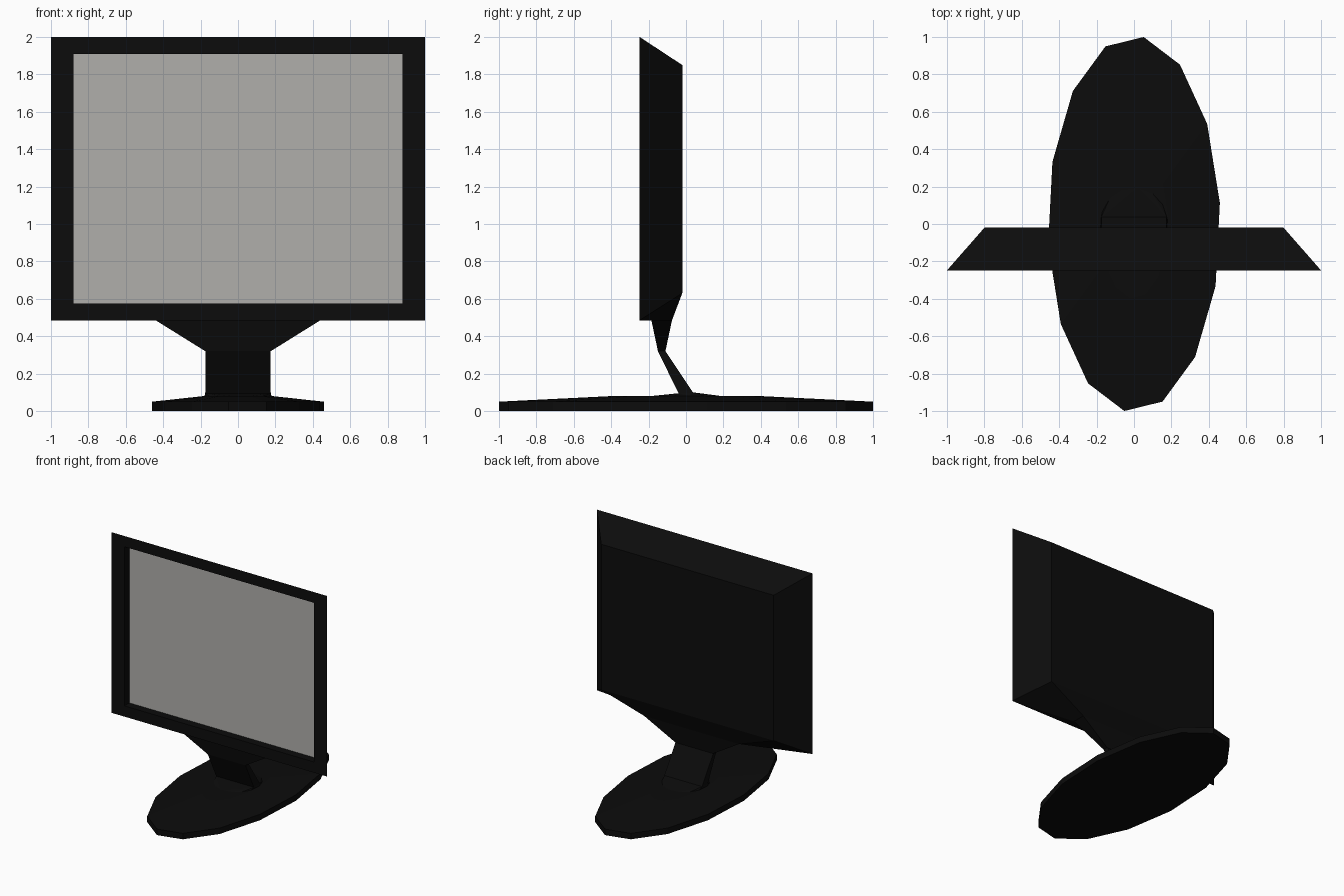
import bpy, bmesh
from math import cos, sin, pi

if "Cube" in bpy.data.objects:
    bpy.data.objects.remove(bpy.data.objects["Cube"])


def material(name, *rgb):
    m = bpy.data.materials.new(name)
    m.diffuse_color = (*rgb, 1)
    m.use_nodes = True
    m.node_tree.nodes["Principled BSDF"].inputs["Base Color"].default_value = m.diffuse_color
    return m


BLACK = material("black_plastic", 0.0035, 0.0035, 0.0035)
GREY = material("screen_grey", 0.435, 0.425, 0.41)


def finish(name, bm, mat):
    """Turn a bmesh into a named, coloured object."""
    bmesh.ops.recalc_face_normals(bm, faces=bm.faces)
    mesh = bpy.data.meshes.new(name)
    bm.to_mesh(mesh)
    bm.free()
    mesh.materials.append(mat)
    obj = bpy.data.objects.new(name, mesh)
    bpy.context.collection.objects.link(obj)
    return obj


def loft(name, rings, mat, cap_start=True, cap_end=True, skip=()):
    """Skin rings of equal point count; skip holds (ring, side) gaps."""
    bm = bmesh.new()
    loops = [[bm.verts.new(p) for p in ring] for ring in rings]
    n = len(loops[0])
    for k, (a, b) in enumerate(zip(loops, loops[1:])):
        for i in range(n):
            j = (i + 1) % n
            if (k, i) not in skip:
                bm.faces.new((a[i], a[j], b[j], b[i]))
    if cap_start:
        bm.faces.new(loops[0][::-1])
    if cap_end:
        bm.faces.new(loops[-1])
    return finish(name, bm, mat)


def upright(hw, y, z0, z1):
    """Rectangle facing the viewer, bottom edge first."""
    return [(-hw, y, z0), (hw, y, z0), (hw, y, z1), (-hw, y, z1)]


def section(hw_f, yf, zf, hw_b, yb, zb):
    """Cross-section of the stand: front edge, then back edge."""
    return [(-hw_f, yf, zf), (hw_f, yf, zf), (hw_b, yb, zb), (-hw_b, yb, zb)]


def oval(rx, ry, z, n=14):
    """Slightly turned 14-sided oval."""
    return [(rx * cos(2 * pi * (i + 0.25) / n),
             ry * sin(2 * pi * (i + 0.25) / n), z) for i in range(n)]


FRONT, BACK, RECESS = -0.248, -0.02, -0.182

# Screen housing: recess, bezel, tapered shell and back (underside left open)
loft("screen_housing", [
    upright(0.88, RECESS, 0.575, 1.91),
    upright(0.88, FRONT, 0.575, 1.91),
    upright(1.0, FRONT, 0.485, 2.0),
    upright(0.8, BACK, 0.63, 1.85),
], BLACK, cap_start=False, skip={(2, 0)})

# Display panel, set back inside the bezel
bm = bmesh.new()
bm.faces.new([bm.verts.new(p) for p in upright(0.88, RECESS, 0.575, 1.91)])
panel = finish("display_panel", bm, GREY)
if panel.data.polygons[0].normal.y > 0:
    panel.data.flip_normals()

# Neck: leaning column, then a flare that closes the housing's underside
foot_top = section(0.175, -0.04, 0.095, 0.175, 0.037, 0.1)
loft("neck", [
    foot_top,
    section(0.175, -0.15, 0.32, 0.175, -0.11, 0.32),
    section(0.44, -0.185, 0.485, 0.44, -0.075, 0.485),
    section(1.0, FRONT, 0.485, 0.8, BACK, 0.63),
], BLACK, cap_start=False, cap_end=False)

# Neck foot: shallow mound from an oval up to the column
bm = bmesh.new()
for p in oval(0.18, 0.2, 0.079) + foot_top:
    bm.verts.new(p)
bmesh.ops.convex_hull(bm, input=bm.verts)
finish("neck_foot", bm, BLACK)

# Base: oval plate with a gently raised middle
loft("base", [oval(0.462, 1.006, 0), oval(0.462, 1.006, 0.05),
              oval(0.185, 0.402, 0.08)], BLACK)
